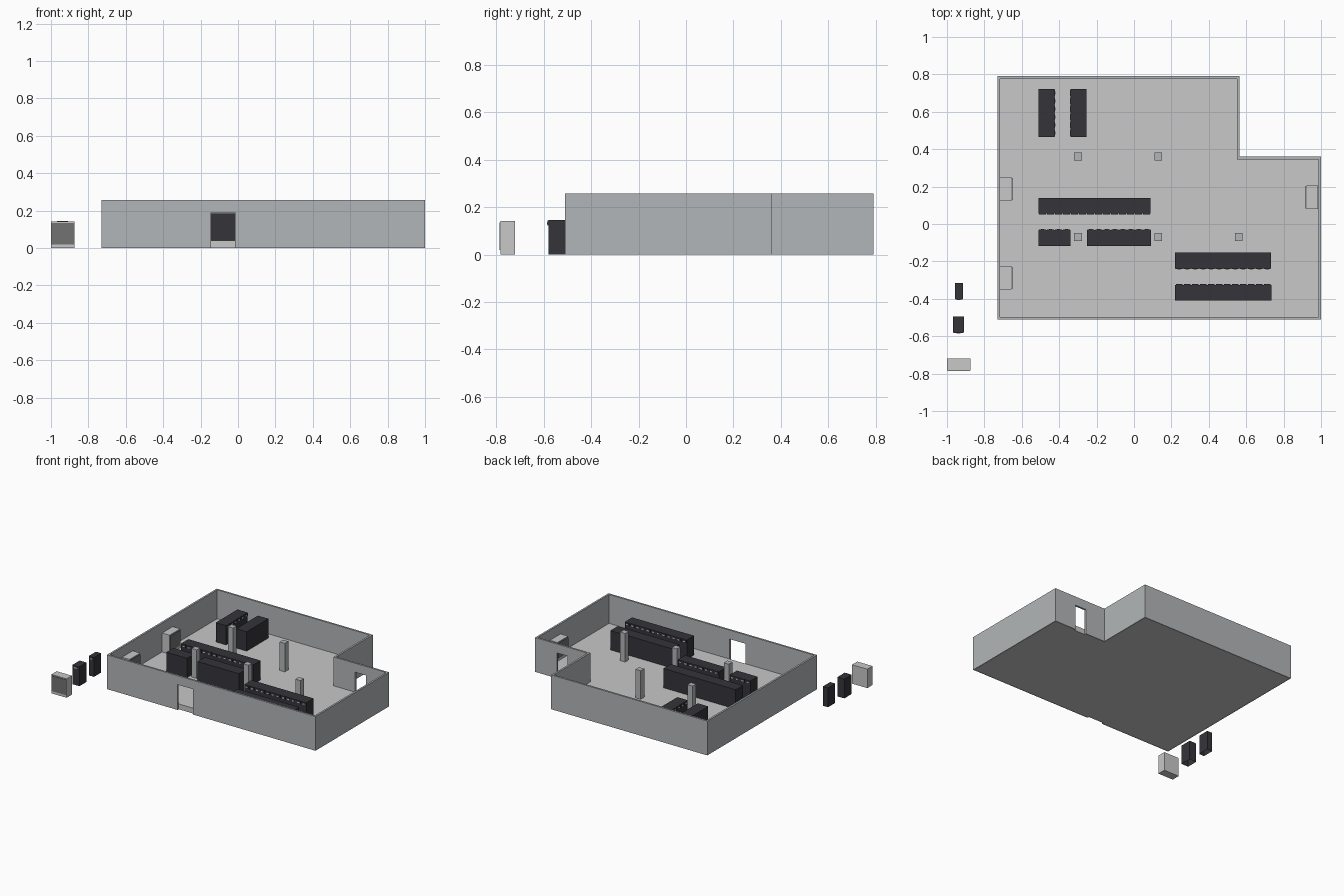
import bpy, bmesh, math
from mathutils import Matrix, Vector

cube = bpy.data.objects.get("Cube")
if cube:
    bpy.data.objects.remove(cube, do_unlink=True)


def material(name, rgb):
    m = bpy.data.materials.new(name)
    m.use_nodes = True
    m.diffuse_color = (*rgb, 1)
    m.node_tree.nodes["Principled BSDF"].inputs["Base Color"].default_value = (*rgb, 1)
    return m


WALL = material("wall grey", (0.45, 0.47, 0.48))
FLOOR = material("pale floor", (0.58, 0.58, 0.58))
CASING = material("pale casing", (0.58, 0.58, 0.58))
GRILLE = material("mid grey grille", (0.17, 0.17, 0.17))
RACK = material("charcoal", (0.035, 0.034, 0.042))
LABEL = material("light label", (0.6, 0.6, 0.62))

H = 0.257          # wall height
DECK = 0.04        # raised floor height
T = 0.014          # wall thickness
DOOR = 0.19        # door head height
X0, X1, Y0, Y1 = -0.73, 1.0, -0.51, 0.79
NX, NY = 0.565, 0.36   # inner corner of the notch


def add_box(bm, x, y, z, mat=0):
    """Add a box spanning three (min, max) ranges."""
    centre = Vector([(a + b) / 2 for a, b in (x, y, z)])
    size = [b - a for a, b in (x, y, z)]
    mtx = Matrix.Translation(centre) @ Matrix.Diagonal((*size, 1))
    verts = bmesh.ops.create_cube(bm, size=1, matrix=mtx)["verts"]
    faces = {f for v in verts for f in v.link_faces}
    for f in faces:
        f.material_index = mat
    return faces


def make_object(name, bm, mats, loc=(0, 0, 0), turn=0):
    mesh = bpy.data.meshes.new(name)
    bm.to_mesh(mesh)
    bm.free()
    for m in mats:
        mesh.materials.append(m)
    ob = bpy.data.objects.new(name, mesh)
    ob.location = loc
    ob.rotation_euler.z = math.radians(turn)
    bpy.context.scene.collection.objects.link(ob)
    return ob


# Walls around the L-shaped room, with two doorways
def wall_with_door(bm, x, y, door):
    add_box(bm, (x[0], door[0]), y, (0, H))
    add_box(bm, (door[1], x[1]), y, (0, H))
    add_box(bm, door, y, (DOOR, H))


bm = bmesh.new()
add_box(bm, (X0, X0 + T), (Y0, Y1), (0, H))
add_box(bm, (X1 - T, X1), (Y0, NY), (0, H))
add_box(bm, (X0 + T, NX), (Y1 - T, Y1), (0, H))
add_box(bm, (NX - T, NX), (NY - T, Y1 - T), (0, H))
wall_with_door(bm, (X0 + T, X1 - T), (Y0, Y0 + T), (-0.145, -0.015))
wall_with_door(bm, (NX, X1 - T), (NY - T, NY), (0.73, 0.82))
make_object("walls", bm, [WALL])

# Raised floor slab, extruded from its outline
bm = bmesh.new()
outline = [(X0 + T, Y0 + T), (X1 - T, Y0 + T), (X1 - T, NY - T),
           (NX - T, NY - T), (NX - T, Y1 - T), (X0 + T, Y1 - T)]
base = bm.faces.new([bm.verts.new((x, y, 0)) for x, y in outline])
top = bmesh.ops.extrude_face_region(bm, geom=[base])["geom"]
bmesh.ops.translate(bm, vec=(0, 0, DECK),
                    verts=[v for v in top if isinstance(v, bmesh.types.BMVert)])
bmesh.ops.recalc_face_normals(bm, faces=bm.faces)
make_object("raised_floor", bm, [FLOOR])

# Columns
for i, (x, y) in enumerate([(-0.3, 0.36), (0.13, 0.36), (-0.3, -0.07),
                            (0.13, -0.07), (0.56, -0.07)]):
    bm = bmesh.new()
    add_box(bm, (-0.021, 0.021), (-0.021, 0.021), (0.01, H - 0.003))
    make_object(f"column_{i + 1}", bm, [WALL], (x, y, 0))


# Equipment cabinet: front on -y at local y = 0, hollow underside
RW, RD, RH = 0.0428, 0.085, 0.145


def cabinet(name, loc, turn=0, count=1, width=RW, depth=RD):
    bm = bmesh.new()
    body = add_box(bm, (0, width), (0, depth), (0, RH))
    under = [f for f in body if f.normal.z < -0.5]
    bmesh.ops.inset_region(bm, faces=under, thickness=0.004)
    bmesh.ops.translate(bm, verts=under[0].verts, vec=(0, 0, RH - 0.01))
    # top lip and small label on the front
    add_box(bm, (0.003, width - 0.003), (-0.003, 0.001), (0.123, RH - 0.001))
    add_box(bm, (width * 0.3, width * 0.7), (-0.005, -0.002), (0.127, 0.135), 1)
    ob = make_object(name, bm, [RACK, LABEL], loc, turn)
    if count > 1:
        arr = ob.modifiers.new("row", "ARRAY")
        arr.count = count
        arr.use_relative_offset = False
        arr.use_constant_offset = True
        arr.constant_offset_displace = (width, 0, 0)
    return ob


# Rows face each other across the aisles
cabinet("middle_row_rear", (-0.51, 0.055, DECK), 0, 14)
cabinet("middle_row_front_long", (0.09, -0.033, DECK), 180, 8)
cabinet("middle_row_front_short", (-0.34, -0.033, DECK), 180, 4)
cabinet("side_row_rear", (0.22, -0.237, DECK), 0, 12)
cabinet("side_row_front", (0.734, -0.325, DECK), 180, 12)
cabinet("back_row_right", (-0.425, 0.465, DECK), 90, 6)
cabinet("back_row_left", (-0.338, 0.721, DECK), -90, 6)

# Spare cabinets standing outside
cabinet("spare_cabinet_narrow", (-0.958, -0.4, 0))
cabinet("spare_cabinet_wide", (-0.967, -0.58, 0), width=0.057)


# Cooling unit: casing with a grille plate on its -y front
def cooling_unit(name, loc, turn=0):
    bm = bmesh.new()
    add_box(bm, (-0.063, 0.063), (0, 0.062), (0, 0.142))
    add_box(bm, (-0.059, 0.059), (-0.004, 0.001), (0.02, 0.135), 1)
    make_object(name, bm, [CASING, GRILLE], loc, turn)


cooling_unit("cooling_unit_back", (-0.654, 0.187, DECK), 90)
cooling_unit("cooling_unit_front", (-0.654, -0.288, DECK), 90)
cooling_unit("cooling_unit_left", (0.922, 0.143, DECK), -90)
cooling_unit("spare_cooling_unit", (-0.937, -0.782, 0))
